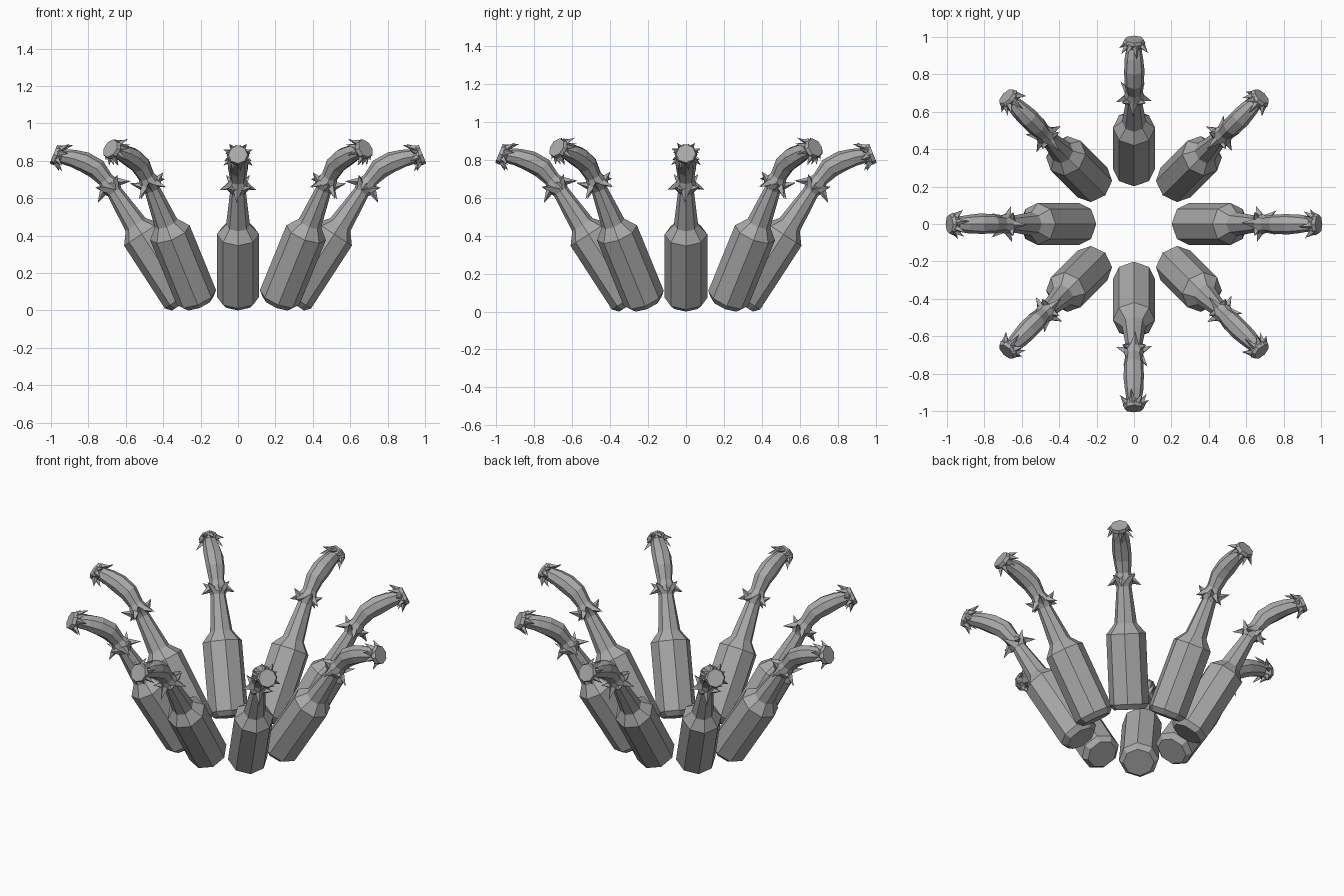
import bpy, bmesh, math, random
from mathutils import Matrix, Vector

cube = bpy.data.objects.get("Cube")
if cube:
    bpy.data.objects.remove(cube)

random.seed(4)
SIDES = 8

grey = bpy.data.materials.new("plain grey")
grey.use_nodes = True
grey.diffuse_color = (0.4, 0.4, 0.4, 1)
grey.node_tree.nodes["Principled BSDF"].inputs["Base Color"].default_value = (0.4, 0.4, 0.4, 1)


def frame(u, t, lean):
    """Ring frame at offset u, height t, leaning towards +x."""
    return Matrix.Translation((u, 0, t)) @ Matrix.Rotation(math.radians(lean), 4, 'Y')


def loft(bm, rings, wobble=0):
    """Skin rings given as (offset, height, lean, radius), with capped ends."""
    loops = []
    for u, t, lean, r in rings:
        m = frame(u, t, lean)
        loop = []
        for i in range(SIDES):
            a = math.tau * i / SIDES
            rr = r * (1 + random.uniform(-wobble, wobble))
            loop.append(bm.verts.new(m @ Vector((rr * math.cos(a), rr * math.sin(a), 0))))
        loops.append(loop)
    for low, high in zip(loops, loops[1:]):
        for i in range(SIDES):
            j = (i + 1) % SIDES
            bm.faces.new((low[i], low[j], high[j], high[i]))
    bm.faces.new(loops[0][::-1])
    bm.faces.new(loops[-1])


def spike(bm, m, angle, r, rise, length, width):
    """Pointed scrap of cloth; rise is its slope along the tube in degrees."""
    a, s = math.radians(angle), math.radians(rise)
    out = Vector((math.cos(a), math.sin(a), 0))
    point = out * math.cos(s) + Vector((0, 0, math.sin(s)))
    turn = point.to_track_quat('Z', 'Y').to_matrix().to_4x4()
    place = Matrix.Translation(out * r + point * length / 2)
    bmesh.ops.create_cone(bm, cap_ends=True, segments=4, radius1=width, radius2=0,
                          depth=length, matrix=m @ place @ turn)


def to_mesh(bm, name):
    mesh = bpy.data.meshes.new(name)
    bmesh.ops.recalc_face_normals(bm, faces=bm.faces)
    bm.to_mesh(mesh)
    bm.free()
    mesh.materials.append(grey)
    return mesh


# Bottle: chamfered base, body, shoulder and tapering neck
bm = bmesh.new()
profile = [(0, 0.087), (0.03, 0.113), (0.43, 0.113), (0.49, 0.064), (0.76, 0.036)]
loft(bm, [(0, t, 0, r) for t, r in profile])
bottle = to_mesh(bm, "bottle")

# Rag: bent tube ending in a flat flared disc
bm = bmesh.new()
loft(bm, [(0, 0.70, 0, 0.044), (0, 0.735, 0, 0.058), (0.004, 0.78, 5, 0.043),
          (0.013, 0.855, 18, 0.054), (0.048, 0.918, 36, 0.055),
          (0.091, 0.972, 42, 0.048), (0.132, 1.012, 40, 0.04),
          (0.152, 1.03, 37, 0.058), (0.165, 1.045, 35, 0.053)], 0.05)
rag = to_mesh(bm, "rag")

# Torn points: a collar around the neck and a fringe behind the disc
bm = bmesh.new()
collar, fringe = frame(0, 0.735, 0), frame(0.146, 1.026, 38)
for i in range(SIDES):
    angle = i * 45 + random.uniform(-8, 8)
    spike(bm, collar, angle, 0.043, 35 if i % 2 else -30, random.uniform(0.055, 0.075), 0.023)
    spike(bm, fringe, angle + 15, 0.04, -35 if i % 2 else -55, random.uniform(0.055, 0.075), 0.018)
points = to_mesh(bm, "torn_points")

# Ring of eight, the diagonal ones standing slightly steeper
for i in range(8):
    diagonal = i % 2
    lean, dist, lift = (30, 0.30, 0.043) if diagonal else (33, 0.28, 0.047)
    place = Matrix.Rotation(i * math.tau / 8, 4, 'Z') @ frame(dist, lift, lean)
    for mesh in (bottle, rag, points):
        ob = bpy.data.objects.new(f"{mesh.name}_{i + 1}", mesh)
        ob.matrix_world = place
        bpy.context.collection.objects.link(ob)
